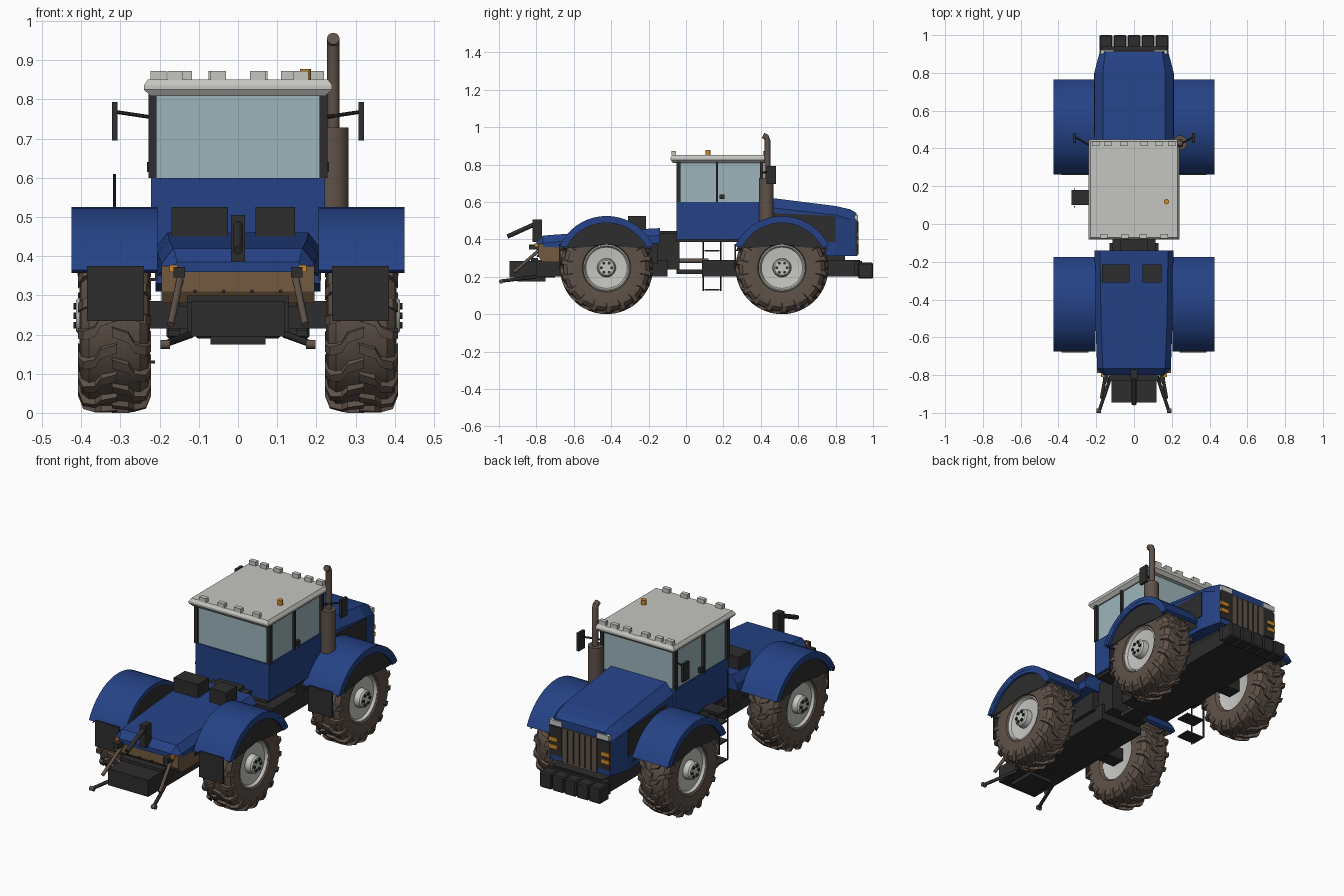
import bpy, bmesh, math
from mathutils import Vector

if "Cube" in bpy.data.objects:
    bpy.data.objects.remove(bpy.data.objects["Cube"])

def material(name, rgb):
    m = bpy.data.materials.new(name)
    m.diffuse_color = (*rgb, 1)
    m.use_nodes = True
    m.node_tree.nodes["Principled BSDF"].inputs["Base Color"].default_value = m.diffuse_color
    return m

BLUE = material("blue paint", (0.018, 0.055, 0.24))
DARK = material("dark plastic", (0.026, 0.026, 0.026))
BROWN = material("brown rubber", (0.115, 0.085, 0.066))
TAN = material("tan metal", (0.17, 0.10, 0.05))
GREY = material("light grey", (0.56, 0.56, 0.53))
GLASS = material("glass", (0.34, 0.46, 0.50))
ORANGE = material("orange lamp", (0.62, 0.25, 0.02))

def make(name, verts, faces, mat, mirror=False, smooth=False):
    me = bpy.data.meshes.new(name)
    me.from_pydata([tuple(v) for v in verts], [], faces)
    bm = bmesh.new()
    bm.from_mesh(me)
    bmesh.ops.recalc_face_normals(bm, faces=bm.faces)
    bm.to_mesh(me)
    bm.free()
    me.materials.append(mat)
    if smooth:
        for p in me.polygons:
            p.use_smooth = True
        me.set_sharp_from_angle(angle=math.radians(35))
    ob = bpy.data.objects.new(name, me)
    bpy.context.collection.objects.link(ob)
    if mirror:
        ob.modifiers.new("Mirror", 'MIRROR').use_mirror_merge = False
    return ob

def loft(name, rings, mat, mirror=False, smooth=False, closed=False):
    """Skin equal-length rings; cap the ends unless closed into a loop."""
    n, k = len(rings[0]), len(rings)
    faces = []
    for i in range(k if closed else k - 1):
        a, b = i * n, (i + 1) % k * n
        faces += [(a + j, a + (j + 1) % n, b + (j + 1) % n, b + j) for j in range(n)]
    if not closed:
        faces += [tuple(range(n)), tuple(range((k - 1) * n, k * n))]
    return make(name, [v for r in rings for v in r], faces, mat, mirror, smooth)

def prism(name, yz, x0, x1, mat, mirror=False, smooth=False):
    return loft(name, [[(x, y, z) for y, z in yz] for x in (x0, x1)], mat, mirror, smooth)

def box(name, x0, x1, y0, y1, z0, z1, mat, mirror=False, bevel=0):
    ob = prism(name, [(y0, z0), (y1, z0), (y1, z1), (y0, z1)], x0, x1, mat, mirror)
    if bevel:
        b = ob.modifiers.new("Bevel", 'BEVEL')
        b.width, b.segments = bevel, 1
    return ob

def tube(name, pts, r, mat, mirror=False, n=12):
    pts = [Vector(p) for p in pts]
    rings = []
    for i, p in enumerate(pts):
        d = (pts[min(i + 1, len(pts) - 1)] - pts[max(i - 1, 0)]).normalized()
        u = d.orthogonal() if abs(d.x) > 0.9 else d.cross(Vector((1, 0, 0)))
        u.normalize()
        w = d.cross(u)
        rings.append([p + r * (u * math.cos(t) + w * math.sin(t))
                      for t in [2 * math.pi * j / n for j in range(n)]])
    return loft(name, rings, mat, mirror, True)

def lathe(name, prof, c, mat, n=40, closed=False):
    """Spin (x, radius) points around a wheel axle at c."""
    rings = [[(c[0] + x, c[1] + r * math.cos(t), c[2] + r * math.sin(t))
              for t in [2 * math.pi * j / n for j in range(n)]] for x, r in prof]
    return loft(name, rings, mat, True, True, closed)

# Wheels, fenders and flaps
def wheel(tag, cy):
    c = (0.315, cy, 0.248)
    lathe(tag + "_tyre", [(-.07, .118), (-.085, .13), (-.09, .17), (-.085, .21), (-.065, .23), (0, .236),
          (.065, .23), (.085, .21), (.09, .17), (.085, .13), (.07, .118)], c, BROWN, 48, True)
    verts, faces = [], []
    for s in (1, -1):
        for i in range(18):
            a0 = 2 * math.pi * (i + (0.5 if s < 0 else 0)) / 18
            b = len(verts)
            for x, da, r, lo in ((-.006, 0, .248, .22), (.035, .06, .248, .22), (.05, .17, .247, .22),
                                 (.08, .22, .238, .205), (.093, .24, .205, .18)):
                for rr, w in ((lo, -.065), (r, -.05), (r, .05), (lo, .065)):
                    t = a0 + da + w
                    verts.append((c[0] + s * x, cy + rr * math.cos(t), c[2] + rr * math.sin(t)))
            for k in range(4):
                p = b + 4 * k
                faces += [(p + j, p + (j + 1) % 4, p + 4 + (j + 1) % 4, p + 4 + j) for j in range(4)]
            faces += [(b, b + 1, b + 2, b + 3), (b + 16, b + 17, b + 18, b + 19)]
    make(tag + "_tread", verts, faces, BROWN, True)
    lathe(tag + "_rim", [(-.06, .01), (-.06, .1), (-.07, .122), (.078, .124), (.08, .118), (.066, .11),
          (.06, .05), (.09, .047), (.098, .04), (.098, .004)], c, GREY)
    for i in range(6):
        t = i * math.pi / 3
        y, z = cy + .028 * math.cos(t), c[2] + .028 * math.sin(t)
        tube(tag + "_bolt", [(.41, y, z), (.42, y, z)], .008, DARK, True, 8)
    def arc(r, a0, a1, n=18):
        ts = [math.radians(a0 + (a1 - a0) * i / n) for i in range(n + 1)]
        return [(cy + r * math.cos(t), c[2] + r * math.sin(t)) for t in ts]
    prism(tag + "_fender", arc(.277, 25, 155) + arc(.258, 155, 25), .205, .425, BLUE, True, True)
    prism(tag + "_fender_lip", arc(.276, 25, 155) + arc(.24, 153, 27), .411, .424, BLUE, True, True)
    prism(tag + "_fender_skirt", arc(.262, 23, 157) + [(cy - .13, c[2] + .108), (cy, c[2] + .125),
          (cy + .13, c[2] + .108)], .406, .41, DARK, True)
    prism(tag + "_inner_fender", arc(.262, 20, 160), .205, .212, DARK, True)
    box(tag + "_mud_flap", .24, .385, cy - .254, cy - .246, .235, .375, DARK, True)
    box(tag + "_axle", -.25, .25, cy - .04, cy + .04, .215, .285, DARK)

wheel("front", -.425)
wheel("back", .513)

# Chassis
box("front_chassis", -.13, .13, -.8, -.1, .2, .29, DARK)
box("front_frame_block", -.15, .15, -.62, -.15, .27, .39, DARK)
box("joint_block", -.115, .115, -.15, -.035, .24, .43, DARK)
box("joint_top", -.075, .075, -.14, -.05, .41, .445, DARK)
tube("drive_shaft", [(0, -.15, .285), (0, .12, .285)], .012, BROWN)
box("back_chassis", -.15, .15, .085, .93, .2, .29, DARK)
box("engine_block", -.14, .14, .3, .85, .28, .36, DARK)
box("tow_joint", -.05, .05, -.05, .1, .215, .24, DARK)

# Front deck, six-sided cross-sections along y
def hull(name, secs, mat):
    return loft(name, [[(-wm, y, zb), (-wm, y, zm), (-wt, y, zt), (wt, y, zt), (wm, y, zm), (wm, y, zb)]
                       for y, wt, wm, zb, zm, zt in secs], mat)

hull("front_deck", [(-.8, .155, .165, .36, .37, .385), (-.765, .165, .195, .36, .38, .42),
     (-.5, .175, .205, .35, .405, .44), (-.14, .18, .21, .38, .42, .46)], BLUE)
prism("tan_panel", [(-.79, .31), (-.77, .28), (-.6, .28), (-.6, .375), (-.79, .375)], -.195, .195, TAN)
for i in range(4):
    x = -.11 + i * .073
    tube("panel_bolt", [(x, -.797, .31), (x, -.785, .31)], .005, DARK, n=8)
box("deck_box_left", -.17, -.025, -.31, -.215, .43, .525, DARK)
box("deck_box_right", .045, .145, -.31, -.215, .43, .525, DARK)
box("front_lamp", .155, .175, -.81, -.785, .36, .378, ORANGE, True)

# Hitch
box("hitch_box", -.12, .12, -.945, -.7, .195, .285, DARK)
box("hitch_bar", -.13, .13, -.83, -.79, .28, .3, DARK)
box("hitch_base", -.07, .07, -.9, -.75, .175, .2, DARK)
tube("lower_link", [(.12, -.8, .2), (.183, -.985, .177)], .009, DARK, True)
tube("link_ball", [(.174, -.988, .175), (.198, -.988, .175)], .012, BROWN, True)
tube("lift_rod", [(.145, -.77, .355), (.172, -.92, .225)], .009, BROWN, True)
box("lift_arm", .135, .165, -.84, -.77, .345, .372, DARK, True)
box("top_link_mount", -.018, .018, -.82, -.77, .385, .505, DARK)
tube("top_link", [(0, -.8, .485), (0, -.955, .415)], .012, DARK)

# Cab
prism("cab_body", [(-.05, .4), (.41, .4), (.41, .6), (-.05, .6)], -.222, .222, BLUE)
box("cab_floor", -.21, .21, -.05, .28, .385, .405, DARK)
box("cab_glass", -.215, .215, -.042, .408, .6, .815, GLASS)
for y0, y1 in ((-.052, -.03), (.16, .172), (.395, .415)):
    box("cab_pillar", .208, .228, y0, y1, .6, .815, DARK, True)
box("door_handle", .215, .232, .18, .205, .615, .64, DARK, True)
loft("cab_roof", [[(-w, a, z), (w, a, z), (w, b, z), (-w, b, z)] for w, a, b, z in
     ((.222, -.07, .43, .808), (.24, -.082, .447, .825), (.24, -.082, .447, .836), (.23, -.072, .437, .851))], GREY)
for y, xs in ((-.065, (-.16, -.05, .05, .16)), (.425, (-.203, -.138, -.055, .055, .13, .2))):
    for x in xs:
        box("roof_lamp", x - .02, x + .02, y - .012, y + .012, .849, .873, GREY)
tube("beacon", [(.172, .118, .85), (.172, .118, .877)], .014, ORANGE, n=16)
tube("mirror_arm", [(.225, .41, .755), (.312, .46, .768)], .005, DARK, True, 8)
box("mirror", .308, .322, .43, .482, .695, .793, DARK, True)

# Exhaust stack
tube("muffler", [(.243, .43, .47), (.243, .43, .728)], .039, BROWN, n=24)
tube("exhaust_pipe", [(.243, .435, .72), (.243, .435, .93), (.243, .428, .948), (.243, .412, .955)], .016, BROWN, n=16)

# Ladder on the left side
for y in (.092, .185):
    tube("ladder_pole", [(-.315, y, .125), (-.315, y, .4 if y > .1 else .61)], .004, DARK, n=8)
for z in (.13, .235, .34):
    box("ladder_step", -.32, -.212, .1, .178, z - .004, z + .004, DARK)
box("ladder_platform", -.33, -.22, .1, .18, .4, .412, DARK)

# Engine hood
hull("hood", [(.4, .165, .21, .33, .575, .628), (.8, .165, .21, .31, .53, .578),
     (.88, .155, .19, .31, .505, .56), (.912, .15, .18, .31, .5, .54)], BLUE)
prism("hood_side_vent", [(.47, .46), (.62, .46), (.7, .385), (.8, .385), (.8, .525), (.47, .54)],
      .206, .213, DARK, True)
box("grille", -.105, .105, .905, .918, .31, .5, BROWN)
for i in range(5):
    x = -.07 + i * .035
    box("grille_rib", x - .003, x + .003, .915, .922, .32, .495, DARK)
box("nose_corner", .108, .182, .9, .916, .34, .495, DARK, True)
box("headlight", .105, .178, .9, .92, .502, .53, GREY, True)
for z in (.39, .43):
    box("side_lamp", .13, .182, .9, .922, z - .016, z + .006, ORANGE, True)

# Bumper and weights
box("bumper", -.175, .175, .9, .94, .21, .285, DARK)
for i in range(5):
    x = -.148 + i * .074
    box("weight", x - .035, x + .035, .92, 1.0, .19, .275, DARK, bevel=.006)
